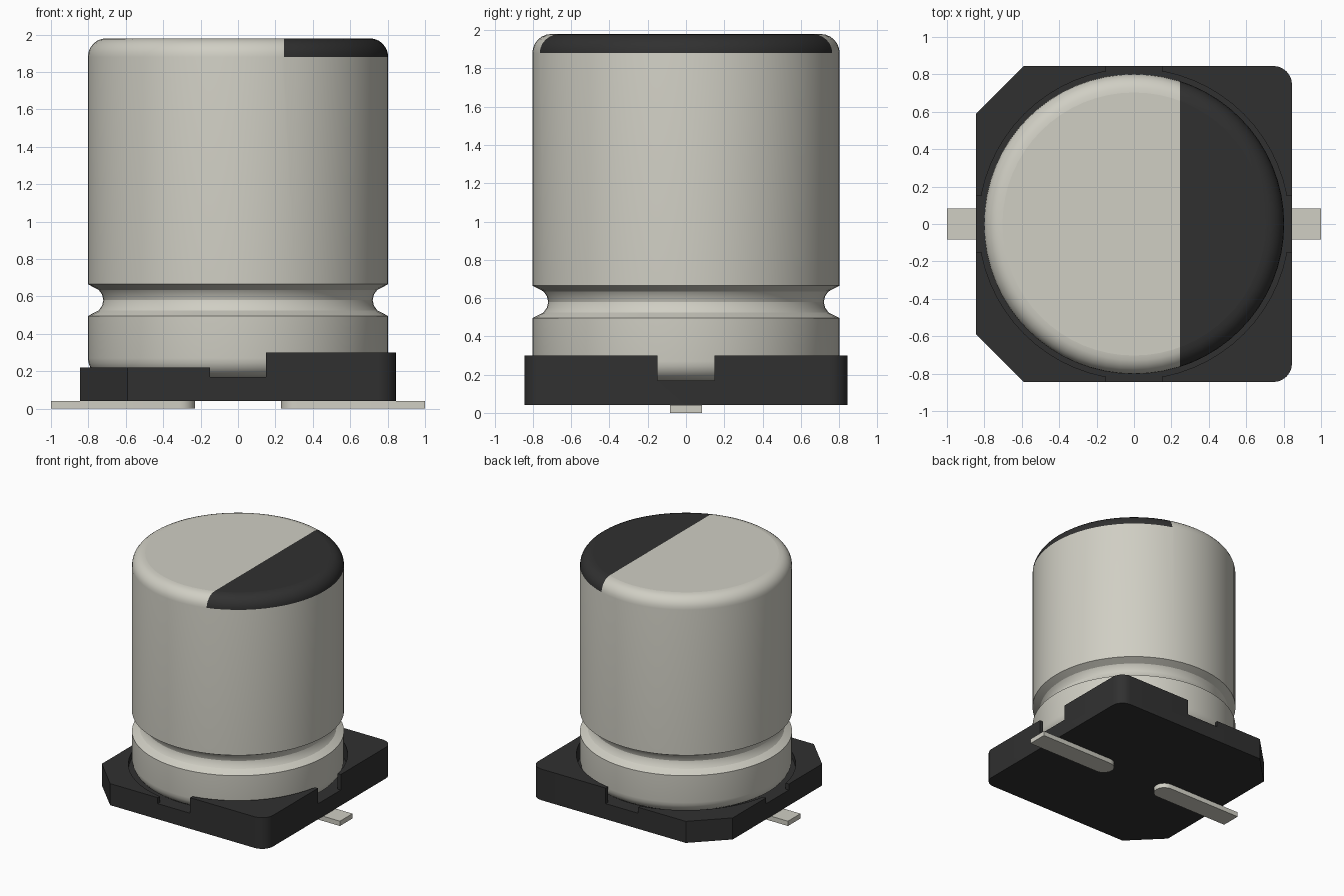
import bpy, bmesh, math
from mathutils import Vector

cube = bpy.data.objects.get("Cube")
if cube:
    bpy.data.objects.remove(cube, do_unlink=True)


def material(name, rgb):
    m = bpy.data.materials.new(name)
    m.use_nodes = True
    m.diffuse_color = (*rgb, 1)
    m.node_tree.nodes["Principled BSDF"].inputs["Base Color"].default_value = (*rgb, 1)
    return m


METAL = material("warm grey metal", (0.63, 0.62, 0.55))
BLACK = material("black plastic", (0.03, 0.03, 0.03))


def make_object(name, bm, *mats):
    bmesh.ops.recalc_face_normals(bm, faces=bm.faces)
    mesh = bpy.data.meshes.new(name)
    bm.to_mesh(mesh)
    bm.free()
    ob = bpy.data.objects.new(name, mesh)
    bpy.context.collection.objects.link(ob)
    for m in mats:
        mesh.materials.append(m)
    return ob


def prism(name, outline, z0, z1, mat):
    """Extrude a flat outline from z0 to z1."""
    bm = bmesh.new()
    face = bm.faces.new([bm.verts.new((x, y, z0)) for x, y in outline])
    top = bmesh.ops.extrude_face_region(bm, geom=[face])["geom"]
    bmesh.ops.translate(bm, vec=(0, 0, z1 - z0),
                        verts=[v for v in top if isinstance(v, bmesh.types.BMVert)])
    return make_object(name, bm, mat)


def arc(cx, cy, r, a0, a1, n):
    angles = [math.radians(a0 + (a1 - a0) * i / n) for i in range(n + 1)]
    return [(cx + r * math.cos(a), cy + r * math.sin(a)) for a in angles]


def box(x0, x1, y0, y1):
    return [(x0, y0), (x1, y0), (x1, y1), (x0, y1)]


def smooth(ob, angle):
    bpy.ops.object.select_all(action='DESELECT')
    ob.select_set(True)
    bpy.context.view_layer.objects.active = ob
    bpy.ops.object.shade_smooth_by_angle(angle=math.radians(angle))


# Can: lathed profile with rounded ends and a crimped groove
R, TOP, BOTTOM, FILLET = 0.803, 1.98, 0.17, 0.1
SIDES = 64
profile = arc(R - FILLET, BOTTOM + FILLET, FILLET, -90, 0, 6)
profile += [(R, 0.495), (0.745, 0.525), (0.727, 0.55), (0.72, 0.58),
            (0.727, 0.61), (0.745, 0.635), (R, 0.665)]
profile += arc(R - FILLET, TOP - FILLET, FILLET, 0, 90, 6)
bm = bmesh.new()
rings = [[bm.verts.new((r * math.cos(a), r * math.sin(a), z))
          for a in (math.tau * i / SIDES for i in range(SIDES))] for r, z in profile]
for low, high in zip(rings, rings[1:]):
    for i in range(SIDES):
        j = (i + 1) % SIDES
        bm.faces.new((low[i], low[j], high[j], high[i]))
bm.faces.new(rings[0])
bm.faces.new(rings[-1])

# Polarity mark: cut the rounded top along a straight line and colour one side
STRIPE_X = 0.245
crown = [f for f in bm.faces if f.calc_center_median().z > TOP - FILLET]
geom = crown + list({e for f in crown for e in f.edges}) + list({v for f in crown for v in f.verts})
bmesh.ops.bisect_plane(bm, geom=geom, plane_co=Vector((STRIPE_X, 0, 0)), plane_no=Vector((1, 0, 0)))
for f in bm.faces:
    c = f.calc_center_median()
    f.material_index = int(c.z > TOP - FILLET and c.x > STRIPE_X)
can = make_object("can", bm, METAL, BLACK)
smooth(can, 25)
for p in can.data.polygons:
    if abs(p.normal.z) > 0.999:
        p.use_smooth = False

# Base: square with two chamfered and two rounded corners
H, CH, CR = 0.845, 0.255, 0.1
outline = arc(H - CR, -H + CR, CR, -90, 0, 6) + arc(H - CR, H - CR, CR, 0, 90, 6)
outline += [(-H + CH, H), (-H, H - CH), (-H, -H + CH), (-H + CH, -H)]
base = prism("base", outline, 0.04, 0.30, BLACK)

# Base cut-outs: round well, side notches and the lower half on the chamfered side
FLOOR, NOTCH = 0.17, 0.15
cutters = [
    prism("well_cutter", arc(0, 0, 0.83, 0, 354.375, 63), FLOOR, 0.5, BLACK),
    prism("notch_cutter_x", box(-1, 1, -NOTCH, NOTCH), FLOOR, 0.5, BLACK),
    prism("notch_cutter_y", box(-NOTCH, NOTCH, -1, 1), FLOOR, 0.5, BLACK),
    prism("step_cutter", box(-1, -0.05, -1, 1), 0.22, 0.5, BLACK),
]
bpy.context.view_layer.objects.active = base
for cutter in cutters:
    cutter.hide_render = True
    mod = base.modifiers.new("cut", 'BOOLEAN')
    mod.operation, mod.solver, mod.object = 'DIFFERENCE', 'EXACT', cutter
    bpy.ops.object.modifier_apply(modifier=mod.name)
    bpy.data.objects.remove(cutter, do_unlink=True)
smooth(base, 25)

# Leads: flat strips with rounded inner ends
W = 0.083
for name, s in (("left_lead", 1), ("right_lead", -1)):
    points = [(1, -W), (1, W)] + arc(0.23 + W, 0, W, 90, 270, 10)
    lead = prism(name, [(s * x, y) for x, y in points], 0, 0.04, METAL)
    smooth(lead, 25)
